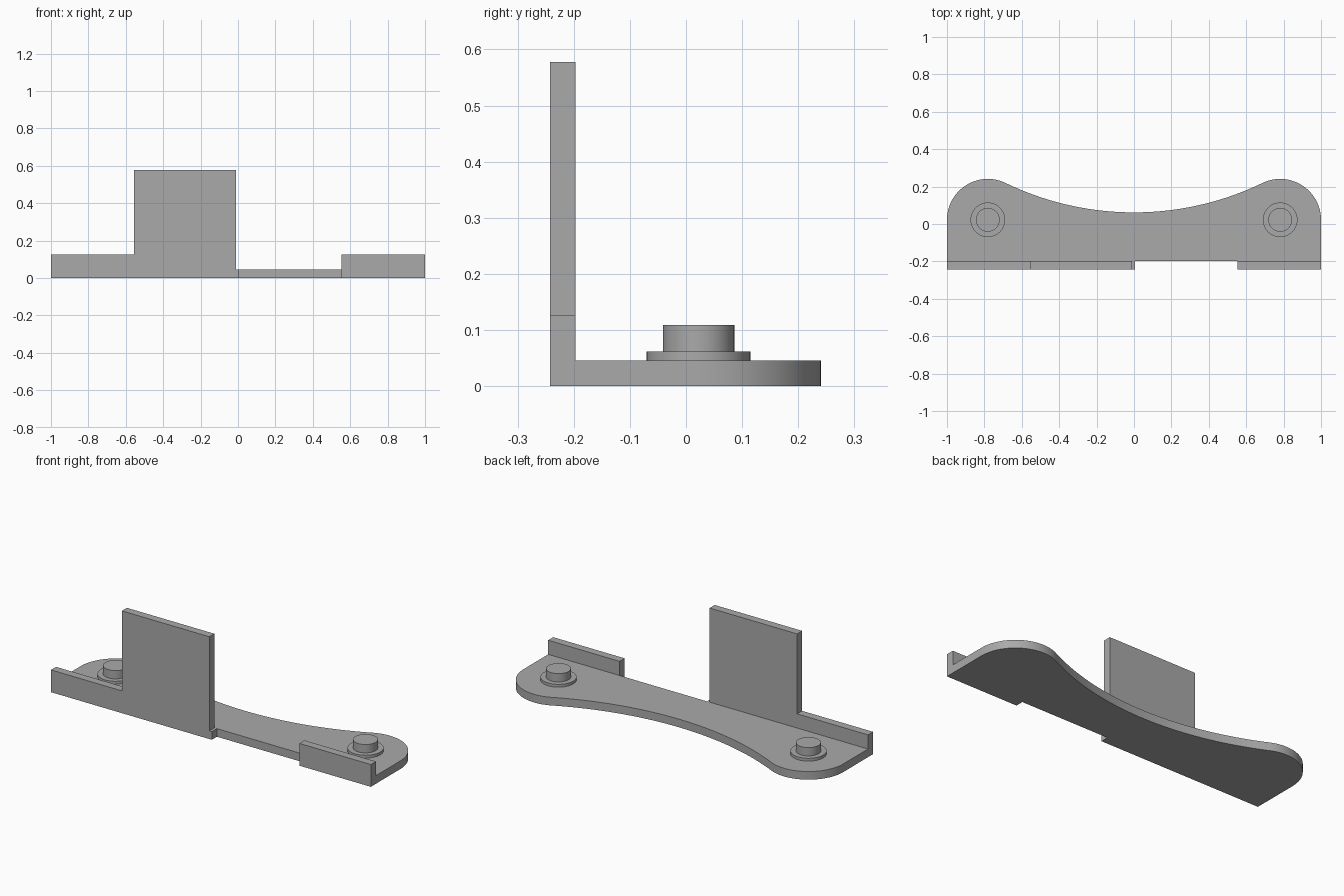
import bpy, bmesh
from math import atan2, hypot, sin, cos, pi
from mathutils import Vector

cube = bpy.data.objects.get("Cube")
if cube:
    bpy.data.objects.remove(cube)

grey = bpy.data.materials.new("satin grey")
grey.use_nodes = True
COLOR = (0.4, 0.4, 0.4, 1)
grey.diffuse_color = COLOR
grey.node_tree.nodes["Principled BSDF"].inputs["Base Color"].default_value = COLOR

THICK = 0.046                       # sheet thickness
FRONT, FOLD = -0.242, -0.197        # outer and inner wall planes
EAR_X, EAR_Y, EAR_R = 0.7815, 0.0225, 0.2185
WAIST_Y = 0.062


def finish(name, bm):
    bmesh.ops.recalc_face_normals(bm, faces=bm.faces)
    mesh = bpy.data.meshes.new(name)
    bm.to_mesh(mesh)
    bm.free()
    mesh.materials.append(grey)
    obj = bpy.data.objects.new(name, mesh)
    bpy.context.collection.objects.link(obj)
    bpy.ops.object.select_all(action='DESELECT')
    obj.select_set(True)
    bpy.context.view_layer.objects.active = obj
    bpy.ops.object.shade_smooth_by_angle(angle=0.5)
    return obj


def extrude_profile(name, points, direction):
    bm = bmesh.new()
    face = bm.faces.new([bm.verts.new(p) for p in points])
    grown = bmesh.ops.extrude_face_region(bm, geom=[face])
    verts = [g for g in grown["geom"] if isinstance(g, bmesh.types.BMVert)]
    bmesh.ops.translate(bm, verts=verts, vec=Vector(direction))
    return finish(name, bm)


def arc(cx, cy, r, a0, a1, n):
    return [(cx + r * cos(a0 + (a1 - a0) * i / n),
             cy + r * sin(a0 + (a1 - a0) * i / n)) for i in range(n + 1)]


# Base plate: rounded ears joined by a tangent concave arc
d = EAR_Y - WAIST_Y
waist_r = (EAR_X ** 2 + d ** 2 - EAR_R ** 2) / (2 * (EAR_R + d))
waist_cy = WAIST_Y + waist_r
tangent = atan2(waist_cy - EAR_Y, -EAR_X)
ear = arc(EAR_X, EAR_Y, EAR_R, 0, tangent, 32)
waist = arc(0, waist_cy, waist_r, tangent - pi, -tangent, 40)
right_ear = [(-x, y) for x, y in reversed(ear)]
outline = [(-1, FOLD), (1, FOLD)] + ear + waist[1:-1] + right_ear
extrude_profile("base_plate", [(x, y, 0) for x, y in outline], (0, 0, THICK))

# Front walls: stepped tall panel on one side, low lip on the other
LIP = 0.126
tall = [(-1, 0), (0.006, 0), (0.006, THICK), (-0.01, THICK), (-0.01, 0.578),
        (-0.557, 0.578), (-0.557, LIP), (-1, LIP)]
low = [(0.553, 0), (1, 0), (1, LIP), (0.553, LIP)]
for name, profile in (("tall_front_wall", tall), ("low_front_wall", low)):
    extrude_profile(name, [(x, FRONT, z) for x, z in profile],
                    (0, FOLD - FRONT, 0))

# Mounting studs: flange and pin on each ear
for side, sx in (("left", 1), ("right", -1)):
    for part, r, z0, z1 in (("flange", 0.0925, THICK, 0.062),
                            ("pin", 0.0635, 0.062, 0.109)):
        ring = arc(sx * EAR_X, EAR_Y, r, 0, 2 * pi, 48)[:-1]
        extrude_profile(f"{side}_stud_{part}", [(x, y, z0) for x, y in ring],
                        (0, 0, z1 - z0))
